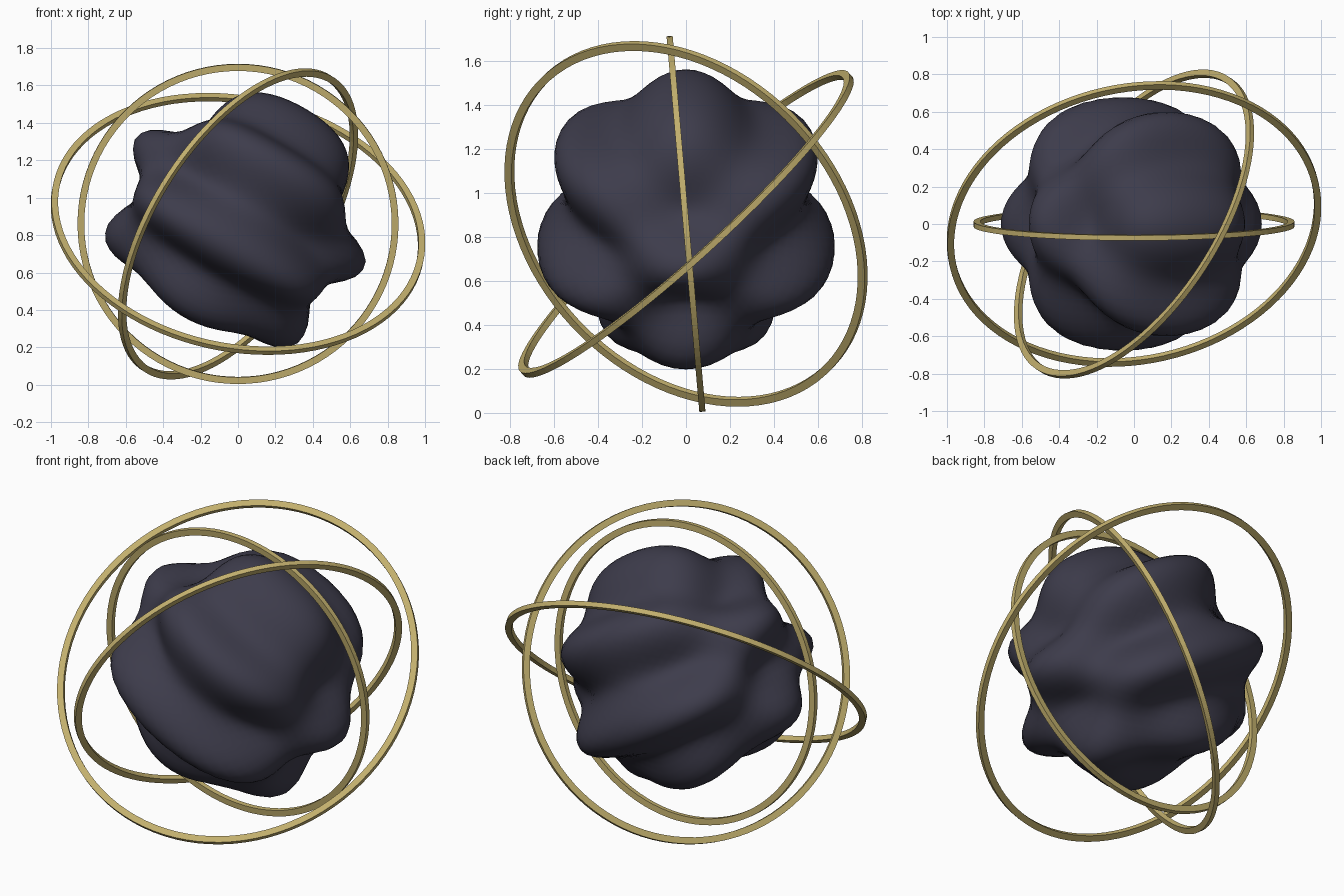
import bpy, bmesh, math
from mathutils import Vector

if "Cube" in bpy.data.objects:
    bpy.data.objects.remove(bpy.data.objects["Cube"])

CENTER = Vector((0, 0, 0.86))


def material(name, rgb):
    m = bpy.data.materials.new(name)
    m.diffuse_color = (*rgb, 1)
    m.use_nodes = True
    m.node_tree.nodes["Principled BSDF"].inputs["Base Color"].default_value = m.diffuse_color
    return m


dark = material("dark slate", (0.047, 0.045, 0.071))
gold = material("pale gold", (0.54, 0.43, 0.155))


def add_object(name, bm, mat):
    me = bpy.data.meshes.new(name)
    bm.to_mesh(me)
    bm.free()
    me.materials.append(mat)
    ob = bpy.data.objects.new(name, me)
    bpy.context.collection.objects.link(ob)
    ob.location = CENTER
    return ob


# rippled core: sphere displaced by a standing wave
bm = bmesh.new()
bmesh.ops.create_icosphere(bm, subdivisions=5, radius=1)
for v in bm.verts:
    n = v.co.normalized()
    v.co = n * (0.627 + 0.089 * math.sin(4 * n.x + 7 * n.z) * math.cos(4 * n.y))
for f in bm.faces:
    f.smooth = True
add_object("rippled_core", bm, dark)


# thin band rings with rectangular section, turned to face a given direction
def ring(name, radius, normal, width=0.036, depth=0.028, segments=96):
    bm = bmesh.new()
    loops = []
    for i in range(segments):
        a = 2 * math.pi * i / segments
        loops.append([bm.verts.new(((radius + dr * width / 2) * math.cos(a),
                                    (radius + dr * width / 2) * math.sin(a), dz * depth / 2))
                      for dr, dz in ((1, -1), (1, 1), (-1, 1), (-1, -1))])
    for i in range(segments):
        p, q = loops[i], loops[(i + 1) % segments]
        for j in range(4):
            k = (j + 1) % 4
            bm.faces.new((p[j], q[j], q[k], p[k]))
    ob = add_object(name, bm, gold)
    ob.rotation_mode = 'QUATERNION'
    ob.rotation_quaternion = Vector(normal).to_track_quat('Z', 'Y')


ring("inner_ring", 0.84, (0, 0.996, 0.087))
ring("middle_ring", 0.918, (-0.738, 0.483, 0.472))
ring("outer_ring", 0.993, (0.15, -0.665, 0.73))
